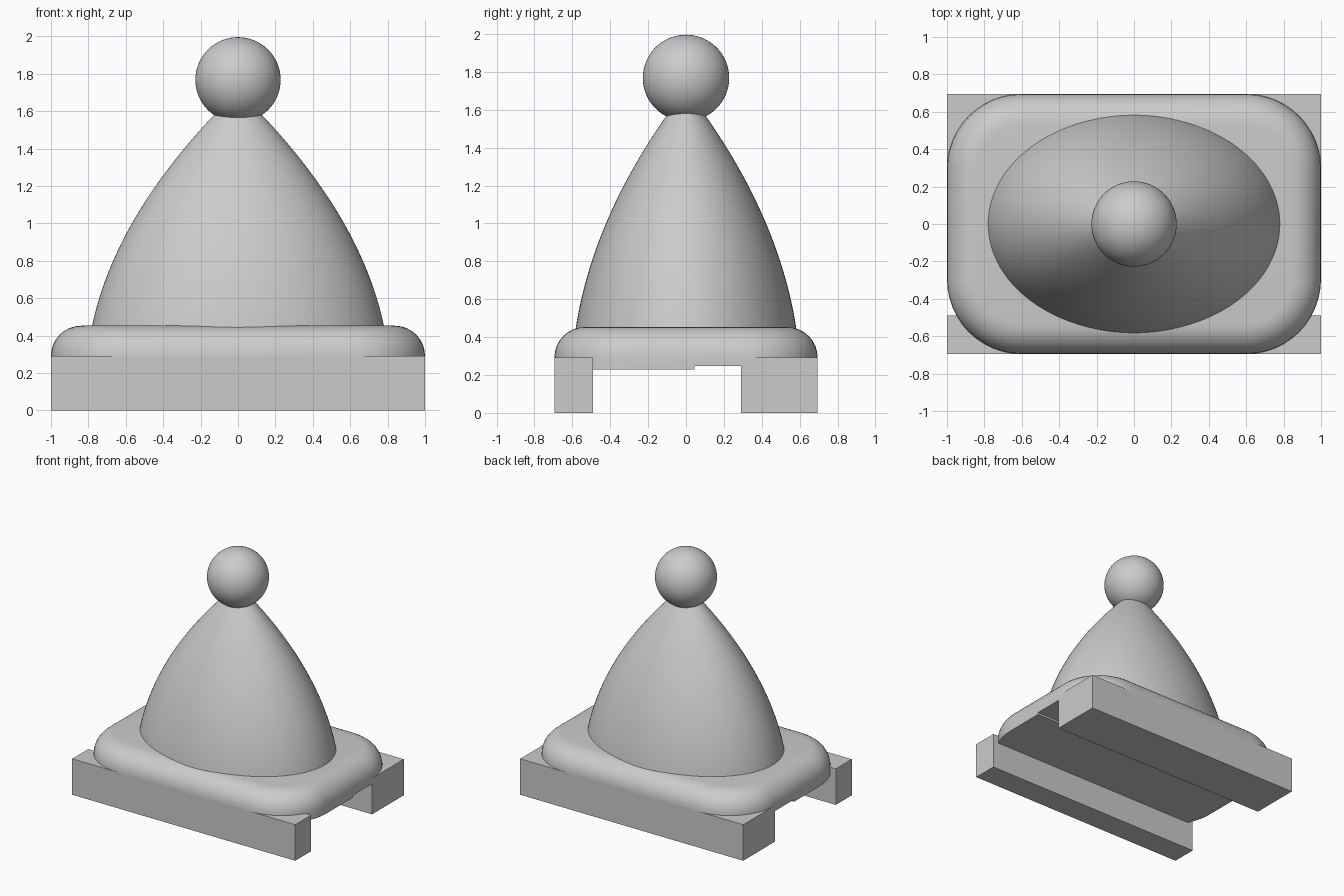
import bpy, bmesh, math

cube = bpy.data.objects.get("Cube")
if cube:
    bpy.data.objects.remove(cube, do_unlink=True)

grey = bpy.data.materials.new("plain_grey")
grey.use_nodes = True
colour = (0.6, 0.6, 0.6, 1)
grey.diffuse_color = colour
grey.node_tree.nodes["Principled BSDF"].inputs["Base Color"].default_value = colour

HALF_X, HALF_Y, CORNER = 1.0, 0.695, 0.4


def finish(bm, name, smooth_angle=None):
    bmesh.ops.recalc_face_normals(bm, faces=bm.faces)
    mesh = bpy.data.meshes.new(name)
    bm.to_mesh(mesh)
    bm.free()
    mesh.materials.append(grey)
    obj = bpy.data.objects.new(name, mesh)
    bpy.context.collection.objects.link(obj)
    if smooth_angle:
        bpy.ops.object.select_all(action='DESELECT')
        obj.select_set(True)
        bpy.context.view_layer.objects.active = obj
        bpy.ops.object.shade_smooth_by_angle(angle=math.radians(smooth_angle))
    return obj


def loft(name, rings, smooth_angle=None):
    """Skin a stack of equal closed rings and cap both ends."""
    bm = bmesh.new()
    loops = [[bm.verts.new(p) for p in ring] for ring in rings]
    n = len(loops[0])
    for low, high in zip(loops, loops[1:]):
        for i in range(n):
            j = (i + 1) % n
            bm.faces.new((low[i], low[j], high[j], high[i]))
    bm.faces.new(loops[0])
    bm.faces.new(loops[-1])
    return finish(bm, name, smooth_angle)


def box(name, y0, y1, z0, z1):
    return loft(name, [[(-HALF_X, y0, z), (HALF_X, y0, z),
                        (HALF_X, y1, z), (-HALF_X, y1, z)] for z in (z0, z1)])


def rounded_outline(inset, z, steps=12):
    """Rounded rectangle, counter-clockwise from the +x +y corner."""
    points = []
    for k, (sx, sy) in enumerate([(1, 1), (-1, 1), (-1, -1), (1, -1)]):
        for i in range(steps + 1):
            a = math.pi / 2 * (k + i / steps)
            points.append((sx * (HALF_X - CORNER) + (CORNER - inset) * math.cos(a),
                           sy * (HALF_Y - CORNER) + (CORNER - inset) * math.sin(a), z))
    return points


# Two support rails, the rear one wider
box("front_rail", -HALF_Y, -0.49, 0, 0.292)
box("rear_rail", 0.29, HALF_Y, 0, 0.292)

# Base plate with a rounded upper rim
RIM, SEGMENTS = 0.161, 8
rings = [rounded_outline(0, 0.247)]
for i in range(SEGMENTS + 1):
    a = math.pi / 2 * i / SEGMENTS
    rings.append(rounded_outline(RIM * (1 - math.cos(a)), 0.292 + RIM * math.sin(a)))
loft("base_plate", rings, 40)

# Shallow step under the front half of the plate
STEP_Y = 0.045
front_half = [p[:2] for p in rounded_outline(0, 0) if p[1] < 0]
outline = [(-HALF_X, STEP_Y)] + front_half + [(HALF_X, STEP_Y)]
loft("under_step", [[(x, y, z) for x, y in outline] for z in (0.23, 0.26)])

# Oval bell-shaped body
rings = []
for i in range(33):
    t = -0.1 + 1.15 * i / 32
    r = 0.78 - 0.235 * t - 0.41 * t * t
    rings.append([(r * math.cos(a), 0.745 * r * math.sin(a), 0.453 + 1.12 * t)
                  for a in (math.tau * k / 96 for k in range(96))])
loft("bell_body", rings, 40)

# Round knob on top
bm = bmesh.new()
bmesh.ops.create_uvsphere(bm, u_segments=64, v_segments=32, radius=0.228)
bmesh.ops.translate(bm, verts=bm.verts, vec=(0, 0, 1.768))
finish(bm, "top_knob", 40)
